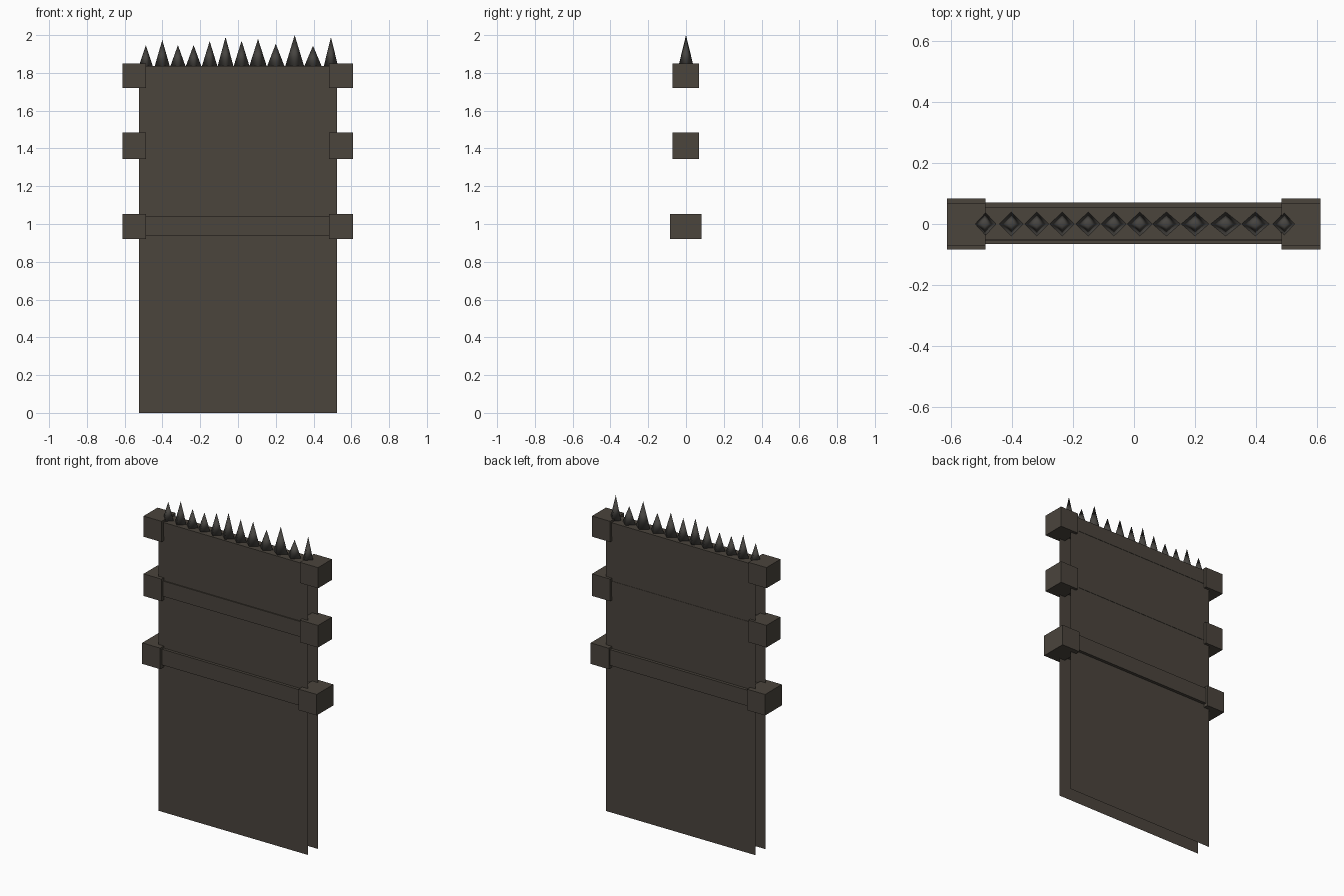
import bpy, bmesh
from mathutils import Matrix, Vector

if "Cube" in bpy.data.objects:
    bpy.data.objects.remove(bpy.data.objects["Cube"])


def material(name, rgb):
    m = bpy.data.materials.new(name)
    m.diffuse_color = (*rgb, 1)
    m.use_nodes = True
    m.node_tree.nodes["Principled BSDF"].inputs["Base Color"].default_value = m.diffuse_color
    return m


WOOD = material("dark weathered wood", (0.069, 0.058, 0.046))
IRON = material("dark iron", (0.062, 0.058, 0.052))


def finish(name, bm, mat):
    me = bpy.data.meshes.new(name)
    bm.to_mesh(me)
    bm.free()
    me.materials.append(mat)
    ob = bpy.data.objects.new(name, me)
    bpy.context.collection.objects.link(ob)
    return ob


def box(name, lo, hi, mat):
    lo, hi = Vector(lo), Vector(hi)
    bm = bmesh.new()
    bmesh.ops.create_cube(bm, size=1, matrix=Matrix.Translation((lo + hi) / 2)
                          @ Matrix.Diagonal((*(hi - lo), 1)))
    return finish(name, bm, mat)


# Front and back panels: single sheets with open edges
for name, y, xs in (("front_panel", -0.048, (-0.525, 0.525)),
                    ("back_panel", 0.052, (0.525, -0.525))):
    bm = bmesh.new()
    a, b = xs
    bm.faces.new([bm.verts.new(p) for p in
                  ((a, y, 0), (b, y, 0), (b, y, 1.83), (a, y, 1.83))])
    finish(name, bm, WOOD)

# Cross rails with a block at each end:
# name, rail y range, rail z range, block y range, block z range
rails = (
    ("lower", (-0.066, 0.071), (0.94, 1.04), (-0.084, 0.083), (0.92, 1.053)),
    ("middle", (-0.055, 0.054), (1.37, 1.467), (-0.071, 0.069), (1.345, 1.485)),
    ("top", (-0.052, 0.054), (1.748, 1.837), (-0.071, 0.069), (1.72, 1.851)),
)
for name, ry, rz, by, bz in rails:
    box(name + "_rail", (-0.52, ry[0], rz[0]), (0.52, ry[1], rz[1]), WOOD)
    for side, x0, x1 in (("left", -0.612, -0.486), ("right", 0.483, 0.61)):
        box(f"{name}_{side}_block", (x0, by[0], bz[0]), (x1, by[1], bz[1]), WOOD)

# Four-sided spikes along the top: x, half width, tip height
spikes = (
    (-0.488, 0.037, 1.947), (-0.401, 0.040, 1.974), (-0.318, 0.040, 1.947),
    (-0.235, 0.041, 1.947), (-0.150, 0.041, 1.968), (-0.066, 0.042, 1.990),
    (0.019, 0.042, 1.970), (0.106, 0.046, 1.980), (0.200, 0.046, 1.954),
    (0.300, 0.050, 2.000), (0.397, 0.046, 1.944), (0.492, 0.038, 1.988),
)
base = 1.835
for i, (x, r, tip) in enumerate(spikes, 1):
    bm = bmesh.new()
    bmesh.ops.create_cone(
        bm, cap_ends=True, segments=4, radius1=1, radius2=0, depth=1,
        matrix=Matrix.Translation((x, 0, (base + tip) / 2))
        @ Matrix.Diagonal((r, 0.04, tip - base, 1)))
    bmesh.ops.remove_doubles(bm, verts=bm.verts, dist=1e-5)
    for f in bm.faces:
        f.smooth = True
    finish(f"spike_{i}", bm, IRON)
